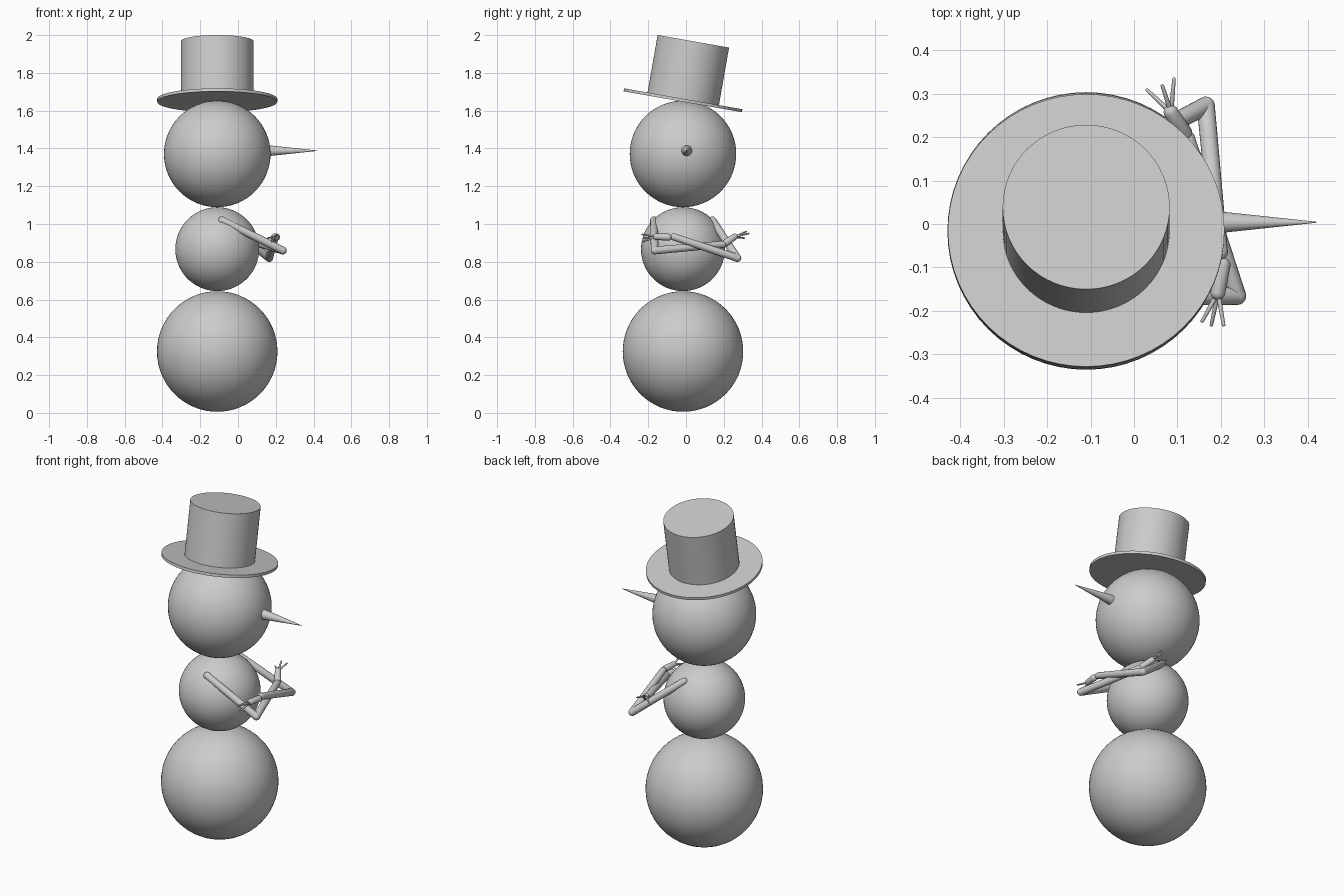
import bpy, bmesh, math
from mathutils import Vector, Matrix

if "Cube" in bpy.data.objects:
    bpy.data.objects.remove(bpy.data.objects["Cube"])

CX, CY = -0.11, -0.016          # vertical axis of the body


def finish(bm, name):
    mesh = bpy.data.meshes.new(name)
    bm.to_mesh(mesh)
    bm.free()
    ob = bpy.data.objects.new(name, mesh)
    bpy.context.collection.objects.link(ob)
    bpy.ops.object.select_all(action='DESELECT')
    ob.select_set(True)
    bpy.context.view_layer.objects.active = ob
    bpy.ops.object.shade_smooth_by_angle(angle=math.radians(35))
    return ob


def ball(name, z, r):
    bm = bmesh.new()
    bmesh.ops.create_uvsphere(bm, u_segments=64, v_segments=32, radius=r,
                              matrix=Matrix.Translation((CX, CY, z)))
    return finish(bm, name)


def aim(a, b):
    """Matrix at a with local z pointing to b."""
    d = b - a
    return Matrix.Translation(a) @ d.to_track_quat('Z', 'Y').to_matrix().to_4x4()


def capsule(bm, a, b, r0, r1):
    """Round-ended rod from a to b: a sphere pulled apart at its middle."""
    a, b = Vector(a), Vector(b)
    length = (b - a).length
    verts = bmesh.ops.create_uvsphere(bm, u_segments=20, v_segments=11, radius=1)['verts']
    for v in verts:
        if v.co.z > 0:
            v.co = v.co * r1 + Vector((0, 0, length))
        else:
            v.co = v.co * r0
    bmesh.ops.transform(bm, matrix=aim(a, b), verts=verts)


def arm(name, shoulder, elbow, wrist, palm, tip, fingers):
    bm = bmesh.new()
    capsule(bm, shoulder, elbow, 0.02, 0.021)
    capsule(bm, elbow, wrist, 0.021, 0.019)
    capsule(bm, palm, tip, 0.019, 0.017)
    for f in fingers:
        capsule(bm, tip, f, 0.006, 0.004)
    return finish(bm, name)


# Stacked body balls
ball("lower_body", 0.325, 0.319)
ball("upper_body", 0.867, 0.222)
ball("head", 1.371, 0.282)

# Hat, tilted 10 degrees: brim disc and crown
tilt = (Matrix.Translation((CX, CY, 1.655))
        @ Matrix.Rotation(math.radians(-10), 4, 'X'))
for name, r, z0, z1 in (("hat_brim", 0.318, -0.008, 0.008),
                        ("hat_crown", 0.192, 0.0, 0.317)):
    bm = bmesh.new()
    bmesh.ops.create_cone(bm, cap_ends=True, segments=64, radius1=r, radius2=r,
                          depth=z1 - z0,
                          matrix=tilt @ Matrix.Translation((0, 0, (z0 + z1) / 2)))
    finish(bm, name)

# Pointed nose along +x
bm = bmesh.new()
bmesh.ops.create_cone(bm, cap_ends=True, segments=32, radius1=0.031, radius2=0.001,
                      depth=0.28,
                      matrix=Matrix.Translation((0.28, 0.004, 1.388))
                      @ Matrix.Rotation(math.pi / 2, 4, 'Y'))
finish(bm, "nose")

# Folded arms crossing in front of the chest
arm("right_arm", (-0.085, -0.17, 1.02), (0.237, -0.165, 0.86), (0.122, 0.195, 0.892),
    (0.115, 0.21, 0.90), (0.085, 0.257, 0.932),
    [(0.03, 0.308, 0.925), (0.065, 0.318, 0.96), (0.092, 0.333, 0.95)])
arm("left_arm", (-0.085, 0.14, 1.02), (0.165, 0.272, 0.82), (0.197, -0.065, 0.932),
    (0.203, -0.095, 0.93), (0.193, -0.158, 0.933),
    [(0.157, -0.223, 0.925), (0.178, -0.232, 0.905), (0.206, -0.232, 0.945)])
